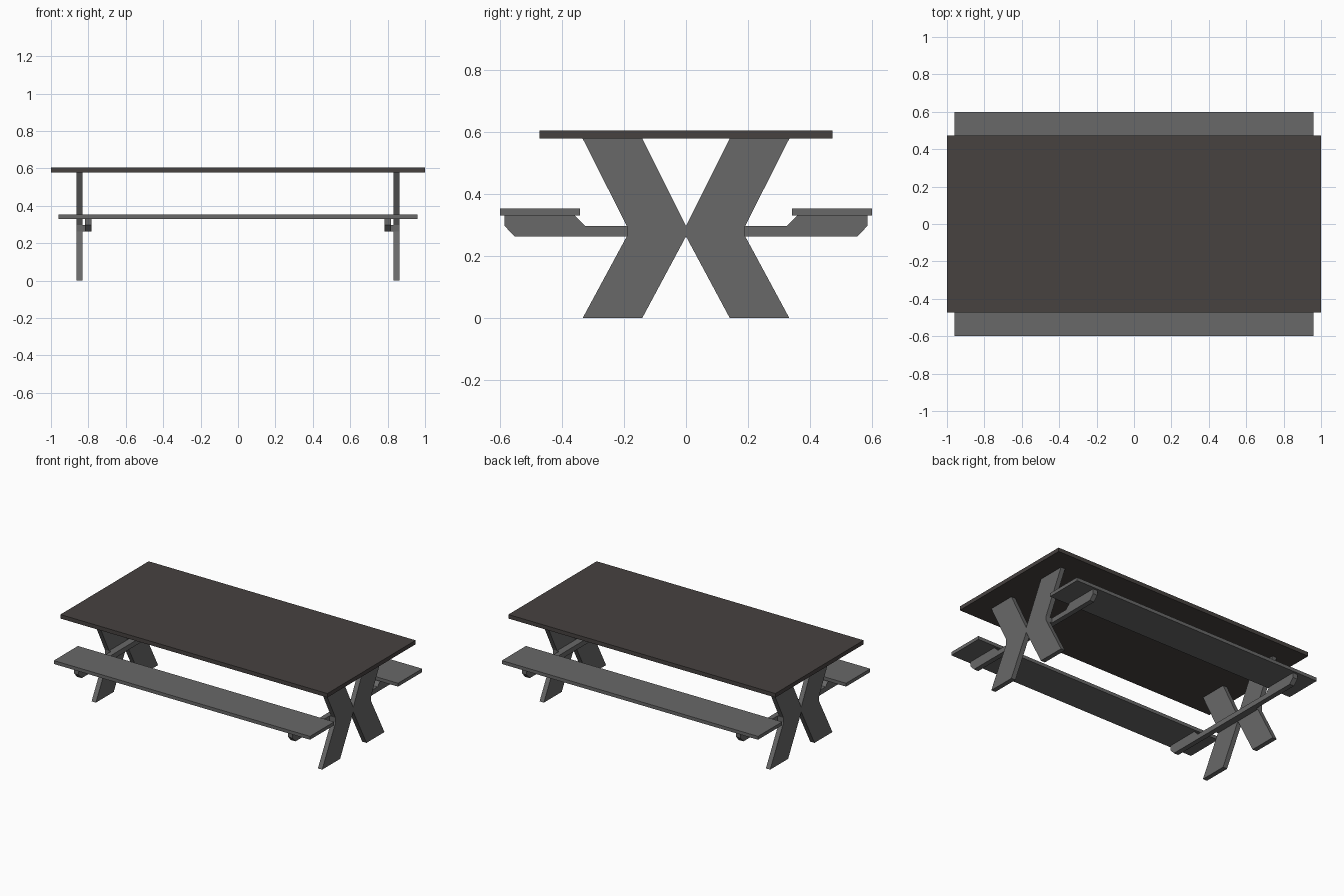
import bpy, bmesh

if "Cube" in bpy.data.objects:
    bpy.data.objects.remove(bpy.data.objects["Cube"])


def material(name, rgb):
    m = bpy.data.materials.new(name)
    m.diffuse_color = (*rgb, 1)
    m.use_nodes = True
    m.node_tree.nodes["Principled BSDF"].inputs["Base Color"].default_value = m.diffuse_color
    return m


BROWN = material("dark brown", (0.063, 0.054, 0.051))
GREY = material("mid grey", (0.140, 0.140, 0.140))


def extrude_yz(name, profile, x0, x1, mat):
    """Prism from a (y, z) profile between two x positions."""
    bm = bmesh.new()
    face = bm.faces.new([bm.verts.new((x0, y, z)) for y, z in profile])
    new = bmesh.ops.extrude_face_region(bm, geom=[face])["geom"]
    verts = [g for g in new if isinstance(g, bmesh.types.BMVert)]
    bmesh.ops.translate(bm, verts=verts, vec=(x1 - x0, 0, 0))
    bmesh.ops.recalc_face_normals(bm, faces=bm.faces[:])
    mesh = bpy.data.meshes.new(name)
    bm.to_mesh(mesh)
    bm.free()
    mesh.materials.append(mat)
    obj = bpy.data.objects.new(name, mesh)
    bpy.context.collection.objects.link(obj)
    return obj


def box(name, x0, x1, y0, y1, z0, z1, mat):
    return extrude_yz(name, [(y0, z0), (y1, z0), (y1, z1), (y0, z1)], x0, x1, mat)


def mirrored(half):
    """Complete a (y, z) half outline across y = 0."""
    return half + [(-y, z) for y, z in reversed(half)]


# Table top
box("table_top", -1, 1, -0.472, 0.472, 0.578, 0.605, BROWN)

# Two long bench seats
box("front_seat", -0.96, 0.96, -0.60, -0.342, 0.33, 0.353, GREY)
box("back_seat", -0.96, 0.96, 0.342, 0.60, 0.33, 0.353, GREY)

# Outline of crossed legs and of the seat-carrying beam
legs = mirrored([(0, 0.263), (0.141, 0), (0.333, 0), (0.191, 0.263),
                 (0.191, 0.297), (0.333, 0.578), (0.141, 0.578), (0, 0.297)])
beam = mirrored([(0.553, 0.263), (0.585, 0.297), (0.585, 0.33),
                 (0.358, 0.33), (0.325, 0.297)])

# End frames on both sides
for side, s in (("left", -1), ("right", 1)):
    extrude_yz(side + "_crossed_legs", legs, s * 0.832, s * 0.864, GREY)
    extrude_yz(side + "_seat_beam", beam, s * 0.784, s * 0.818, GREY)
    box(side + "_beam_spacer", s * 0.818, s * 0.832, -0.191, 0.191, 0.263, 0.297, GREY)
